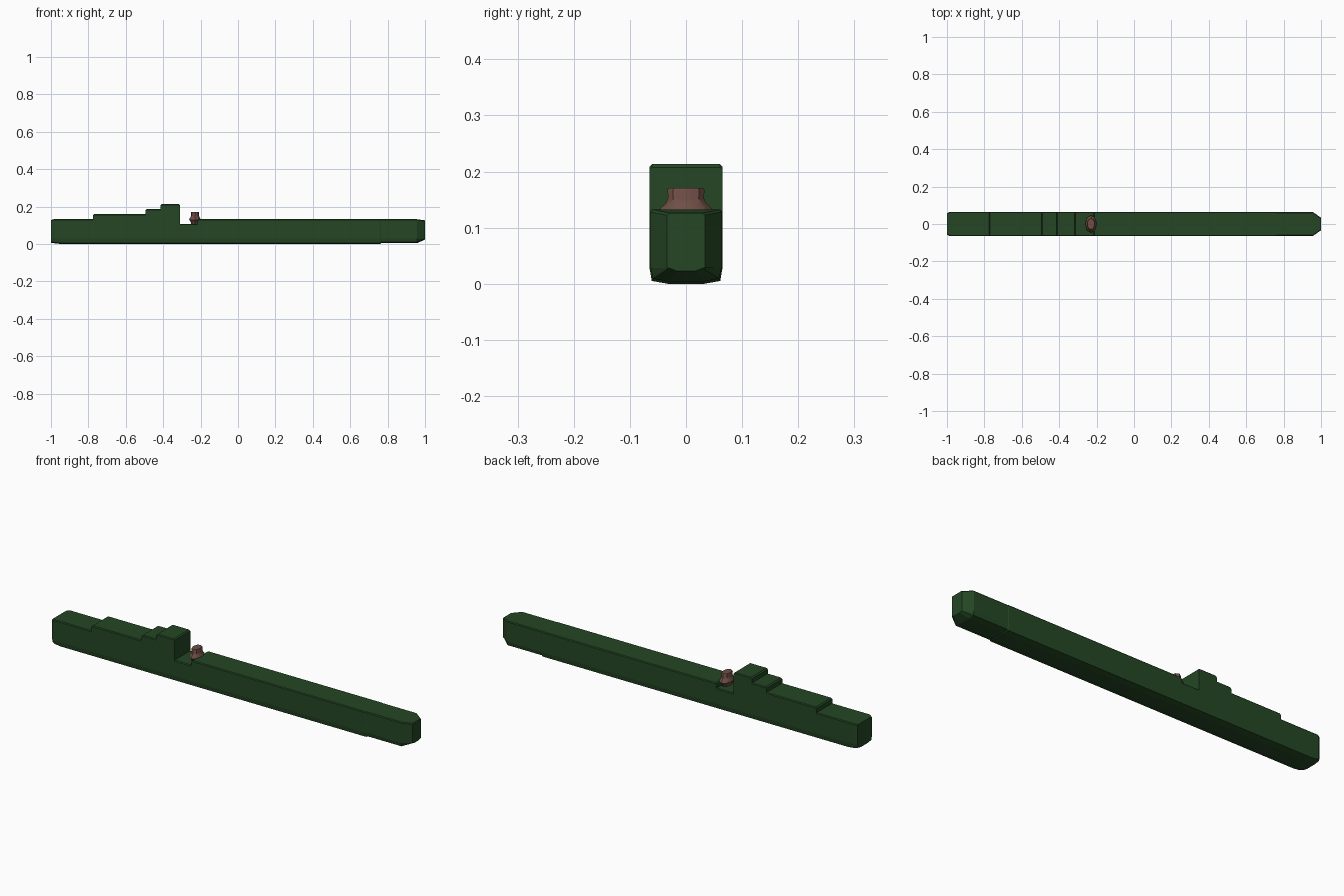
import bpy
import bmesh
import math

cube = bpy.data.objects.get("Cube")
if cube:
    bpy.data.objects.remove(cube, do_unlink=True)


def make_material(name, rgb):
    mat = bpy.data.materials.new(name)
    mat.use_nodes = True
    color = (*rgb, 1.0)
    mat.diffuse_color = color
    mat.node_tree.nodes["Principled BSDF"].inputs["Base Color"].default_value = color
    return mat


def loft(name, rings, mat):
    """Skin a list of equal-length closed rings and cap both ends."""
    bm = bmesh.new()
    loops = [[bm.verts.new(p) for p in ring] for ring in rings]
    count = len(loops[0])
    for a, b in zip(loops, loops[1:]):
        for i in range(count):
            j = (i + 1) % count
            bm.faces.new((a[i], a[j], b[j], b[i]))
    bm.faces.new(loops[0])
    bm.faces.new(loops[-1])
    bmesh.ops.remove_doubles(bm, verts=bm.verts, dist=0.00001)
    bmesh.ops.recalc_face_normals(bm, faces=bm.faces)
    mesh = bpy.data.meshes.new(name)
    bm.to_mesh(mesh)
    bm.free()
    mesh.materials.append(mat)
    obj = bpy.data.objects.new(name, mesh)
    bpy.context.collection.objects.link(obj)
    return obj


def hull_ring(x, half, top, bottom=0.0, edge=0.004):
    """Cross-section with chamfered deck edges and a chined bottom."""
    side = [(half - edge, top), (half, top - edge), (half, 0.028),
            (half - 0.004, bottom + 0.005), (half * 0.5, bottom)]
    outline = side + [(-y, z) for y, z in reversed(side)]
    return [(x, y, z) for y, z in outline]


green = make_material("dark_green", (0.018, 0.062, 0.018))
brown = make_material("brown", (0.16, 0.078, 0.06))

# Deck levels from stern to bow: end position and height
levels = [(-0.775, 0.132), (-0.495, 0.159), (-0.414, 0.186),
          (-0.311, 0.213), (-0.216, 0.107), (0.76, 0.132)]
W = 0.065
B = 0.006

# Hull with stepped deckhouse and cockpit well
rings = [hull_ring(-1.0, W - 0.008, 0.128, 0.006),
         hull_ring(-0.985, W, 0.132, 0.004),
         hull_ring(-0.95, W, 0.132)]
for (x, top), (_, following) in zip(levels, levels[1:]):
    if following > top:  # step up, with a chamfered lip
        rings += [hull_ring(x, W, top),
                  hull_ring(x, W, following - B),
                  hull_ring(x + B, W, following)]
    else:  # step down
        rings += [hull_ring(x - B, W, top),
                  hull_ring(x, W, top - B),
                  hull_ring(x, W, following)]

# Tapered bow
rings += [hull_ring(0.76, W, 0.132),
          hull_ring(0.765, W - 0.002, 0.132, 0.004),
          hull_ring(0.957, W - 0.002, 0.132, 0.004),
          hull_ring(1.0, 0.034, 0.126, 0.023)]
loft("hull", rings, green)

# Fluted oval fitting standing in the well
SIDES = 16
profile = [(0.107, 0.65), (0.122, 0.8), (0.129, 1.0), (0.135, 0.96),
           (0.142, 0.78), (0.152, 0.68), (0.167, 0.7), (0.171, 0.65)]
knob_rings = []
for z, r in profile:
    ring = []
    for i in range(SIDES):
        a = math.tau * i / SIDES
        flute = r * (1.0 if i % 2 == 0 else 0.92)
        ring.append((-0.23 + 0.031 * flute * math.cos(a),
                     0.047 * flute * math.sin(a), z))
    knob_rings.append(ring)
knob = loft("deck_fitting", knob_rings, brown)
bpy.context.view_layer.objects.active = knob
knob.select_set(True)
bpy.ops.object.shade_smooth_by_angle(angle=math.radians(40))
